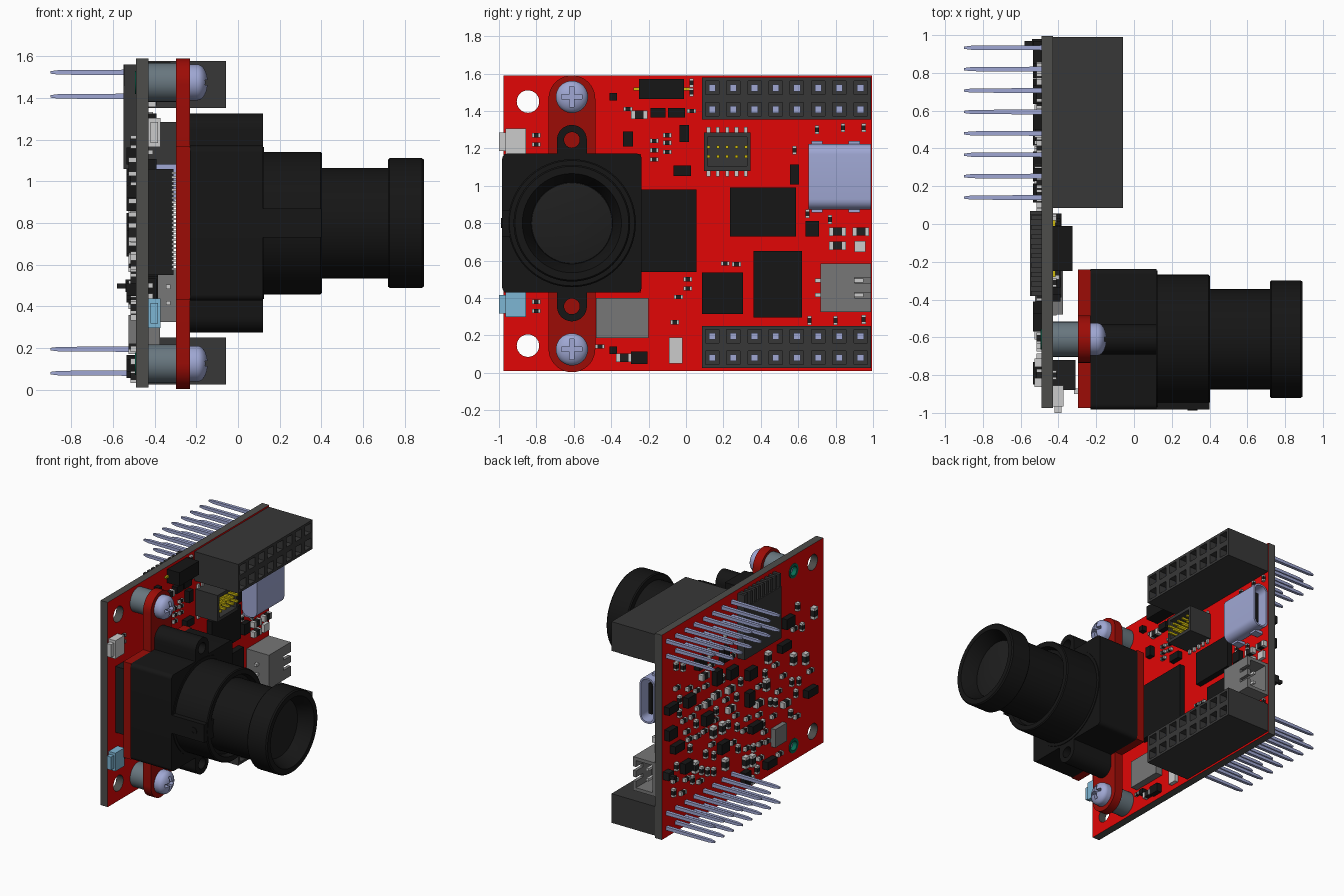
import bpy, bmesh, math, random
from mathutils import Vector

if "Cube" in bpy.data.objects:
    bpy.data.objects.remove(bpy.data.objects["Cube"])

random.seed(4)
PI = math.pi
CY, CZ = -0.61, 0.80            # optical axis
SCREWS = (0.125, 1.475)         # z of camera screws


def mat(name, r, g, b):
    m = bpy.data.materials.new(name)
    m.diffuse_color = [(c / 255) ** 2.2 for c in (r, g, b)] + [1]
    m.use_nodes = True
    m.node_tree.nodes["Principled BSDF"].inputs["Base Color"].default_value = m.diffuse_color
    return m


RED, DKRED = mat("red_mask", 225, 14, 14), mat("dark_red", 155, 20, 15)
CORE, BLACK = mat("board_edge", 78, 78, 76), mat("black", 28, 28, 28)
PLASTIC, CHIP = mat("header_plastic", 58, 58, 58), mat("chip", 36, 36, 36)
STEEL, SPACER = mat("steel", 158, 166, 210), mat("spacer", 104, 118, 126)
GREY, WHITE = mat("grey", 118, 118, 118), mat("white", 200, 200, 196)
GOLD, BLUE = mat("gold", 205, 185, 20), mat("blue", 125, 180, 210)
GREEN, BROWN = mat("green", 15, 110, 85), mat("brown", 95, 65, 50)


def finish(name, bm, m, smooth=True):
    me = bpy.data.meshes.new(name)
    bmesh.ops.recalc_face_normals(bm, faces=bm.faces[:])
    bm.to_mesh(me)
    bm.free()
    me.materials.append(m)
    if smooth:
        me.shade_smooth()
        me.set_sharp_from_angle(angle=0.55)
    ob = bpy.data.objects.new(name, me)
    bpy.context.collection.objects.link(ob)
    return ob


def boxes(name, specs, m):
    """One object from many boxes (y0, y1, z0, z1, x0, x1)."""
    bm = bmesh.new()
    for y0, y1, z0, z1, x0, x1 in specs:
        vs = bmesh.ops.create_cube(bm, size=1)["verts"]
        for v in vs:
            v.co = Vector(((x0 + x1) / 2 + v.co.x * (x1 - x0), (y0 + y1) / 2 + v.co.y * (y1 - y0),
                           (z0 + z1) / 2 + v.co.z * (z1 - z0)))
    return finish(name, bm, m, False)


def arc(cu, cv, r, a0, a1, n):
    return [(cu + r * math.cos(a0 + (a1 - a0) * i / n), cv + r * math.sin(a0 + (a1 - a0) * i / n))
            for i in range(n + 1)]


def circle(cu, cv, r, n=32):
    return arc(cu, cv, r, 0, 2 * PI, n)[:-1]


def rect(u0, u1, v0, v1, r=0.0):
    if not r:
        return [(u0, v0), (u1, v0), (u1, v1), (u0, v1)]
    return (arc(u1 - r, v1 - r, r, 0, PI / 2, 6) + arc(u0 + r, v1 - r, r, PI / 2, PI, 6)
            + arc(u0 + r, v0 + r, r, PI, 1.5 * PI, 6) + arc(u1 - r, v0 + r, r, 1.5 * PI, 2 * PI, 6))


def plate(name, loops, a, b, m, axis="X"):
    """Extrude an outline with holes: (y, z) along X, or (z, x) along Y."""
    cu = bpy.data.curves.new(name, "CURVE")
    cu.dimensions, cu.fill_mode, cu.extrude = "2D", "BOTH", (b - a) / 2
    for loop in loops:
        s = cu.splines.new("POLY")
        s.points.add(len(loop) - 1)
        for p, (u, v) in zip(s.points, loop):
            p.co = (u, v, 0, 1)
        s.use_cyclic_u = True
    tmp = bpy.data.objects.new("tmp", cu)
    bpy.context.collection.objects.link(tmp)
    me = bpy.data.meshes.new_from_object(tmp.evaluated_get(bpy.context.evaluated_depsgraph_get()))
    bm = bmesh.new()
    bm.from_mesh(me)
    bpy.data.objects.remove(tmp)
    bpy.data.meshes.remove(me)
    bmesh.ops.remove_doubles(bm, verts=bm.verts[:], dist=1e-5)
    for v in bm.verts:
        u, w, d = v.co
        d += (a + b) / 2
        v.co = (d, u, w) if axis == "X" else (w, d, u)
    return finish(name, bm, m)


def lathe(name, prof, m, cy=CY, cz=CZ, n=64):
    """Spin an (x, radius) profile about an axis parallel to x."""
    bm = bmesh.new()
    rings = [[bm.verts.new((x, cy + r * math.cos(2 * PI * i / n), cz + r * math.sin(2 * PI * i / n)))
              for i in range(n)] for x, r in prof]
    for p, q in zip(rings, rings[1:]):
        for i in range(n):
            bm.faces.new((p[i], p[(i + 1) % n], q[(i + 1) % n], q[i]))
    bm.faces.new(rings[0])
    bm.faces.new(rings[-1])
    return finish(name, bm, m)


# main board: grey edges, red faces
holes = [circle(-0.845, 1.45, 0.06), circle(-0.845, 0.145, 0.06)] + [circle(CY, z, 0.055) for z in SCREWS]
board = plate("main_board", [rect(-0.975, 0.995, 0.01, 1.59)] + holes, -0.49, -0.43, CORE)
board.data.materials.append(RED)
for f in board.data.polygons:
    f.material_index = int(abs(f.normal.x) > 0.9)

# camera board with rounded screw tabs
outline = (arc(CY, 1.465, 0.125, 0, PI, 20) + [(-0.735, 1.17), (-0.975, 1.17), (-0.975, 0.43), (-0.735, 0.43)]
           + arc(CY, 0.128, 0.125, PI, 2 * PI, 20) + [(-0.485, 0.43), (-0.24, 0.43), (-0.24, 1.17), (-0.485, 1.17)])
plate("camera_board", [outline] + [circle(CY, z, 0.04) for z in SCREWS], -0.297, -0.23, DKRED)

# spacers, screws with cross slots, back rings
for z in SCREWS:
    plate("spacer", [circle(CY, z, 0.093), circle(CY, z, 0.045)], -0.43, -0.297, SPACER)
    plate("back_ring", [circle(CY, z, 0.055), circle(CY, z, 0.036)], -0.495, -0.44, GREEN)
    dome = [(-0.145 - 0.05 * (1 - math.cos(t)), 0.086 * math.sin(t)) for t in
            [PI / 2 * k / 8 for k in range(8, 0, -1)]]
    screw = lathe("screw", [(-0.46, 0.036), (-0.23, 0.036), (-0.23, 0.086)] + dome, STEEL, CY, z, 40)
    for hy, hz in ((0.055, 0.012), (0.012, 0.055)):
        cut = boxes("slot_cutter", [(CY - hy, CY + hy, z - hz, z + hz, -0.185, -0.1)], STEEL)
        cut.hide_render = True
        cut.hide_set(True)
        mod = screw.modifiers.new("slot", "BOOLEAN")
        mod.operation, mod.object, mod.solver = "DIFFERENCE", cut, "EXACT"

# lens holder: base, ears, collar, lens barrel
plate("holder_base", [rect(-0.983, -0.237, 0.428, 1.172, 0.03)], -0.23, 0.12, BLACK)
for s in (1, -1):
    ear = [(u, CZ + s * (v - CZ)) for u, v in [(-0.69, 1.15)] + arc(CY, 1.245, 0.08, PI, 0, 20) + [(-0.53, 1.15)]]
    plate("holder_ear", [ear, circle(CY, CZ + s * 0.445, 0.042)], -0.23, 0.12, BLACK)
lathe("holder_collar", [(0.10, 0.365), (0.125, 0.365), (0.125, 0.342), (0.395, 0.342), (0.402, 0.335),
                        (0.402, 0.30), (0.36, 0.29), (0.36, 0.2)], BLACK)
boxes("collar_block", [(-0.983, -0.80, 0.73, 0.87, 0.11, 0.40)], BLACK)
plate("set_screw", [circle(0.80, 0.31, 0.027), circle(0.80, 0.31, 0.015, 6)], -0.988, -0.96, BLACK, "Y")
lathe("lens_barrel", [(0.35, 0.265), (0.72, 0.265), (0.72, 0.305), (0.728, 0.312), (0.882, 0.312), (0.892, 0.304),
                      (0.892, 0.265), (0.80, 0.222), (0.78, 0.218)], BLACK)
lathe("lens_glass", [(0.77, 0.22), (0.785, 0.215), (0.80, 0.15), (0.806, 0.06)], CHIP)

# 2x8 stacking headers with long pins
PITCH = 0.1133
for z0 in (0.025, 1.353):
    spots = [(0.14 + PITCH * i, z0 + 0.055 + 0.115 * j) for i in range(8) for j in range(2)]
    body = rect(0.085, 0.99, z0, z0 + 0.225)
    plate("header_socket", [body] + [rect(y - .036, y + .036, z - .036, z + .036) for y, z in spots],
          -0.40, -0.057, PLASTIC)
    plate("header_floor", [body], -0.43, -0.40, PLASTIC)
    bm = bmesh.new()
    for y, z in spots:
        rings = [[bm.verts.new((x, y + r * a, z + r * b)) for a, b in ((-1, -1), (1, -1), (1, 1), (-1, 1))]
                 for x, r in ((-0.9, 0.006), (-0.86, 0.011), (-0.5, 0.013), (-0.41, 0.018), (-0.10, 0.018))]
        for p, q in zip(rings, rings[1:]):
            for i in range(4):
                bm.faces.new((p[i], p[(i + 1) % 4], q[(i + 1) % 4], q[i]))
        bm.faces.new(rings[0])
        bm.faces.new(rings[-1])
    finish("header_pins", bm, STEEL, False)

# usb port opening towards +y
shell = rect(0.873, 1.223, -0.425, -0.297, 0.055)
plate("usb_shell", [shell, rect(0.886, 1.21, -0.412, -0.31, 0.045)], 0.66, 0.99, STEEL, "Y")
plate("usb_back", [shell], 0.655, 0.74, STEEL, "Y")
boxes("usb_tongue", [(0.74, 0.95, 0.93, 1.166, -0.375, -0.347)], BLACK)
boxes("usb_legs", [(y, y + 0.06, z, z + 0.022, -0.49, -0.36) for y in (0.67, 0.87) for z in (0.858, 1.216)], STEEL)

# two-pin battery socket
boxes("battery_socket", [(0.72, 0.80, 0.325, 0.585, -0.43, -0.24), (0.80, 0.988, 0.325, 0.585, -0.43, -0.405),
                         (0.80, 0.988, 0.325, 0.35, -0.405, -0.24), (0.80, 0.988, 0.56, 0.585, -0.405, -0.24),
                         (0.80, 0.90, 0.35, 0.56, -0.265, -0.24), (0.90, 0.988, 0.35, 0.40, -0.265, -0.24),
                         (0.90, 0.988, 0.51, 0.56, -0.265, -0.24), (0.90, 0.988, 0.43, 0.48, -0.265, -0.24)], GREY)
boxes("battery_pins", [(0.69, 0.95, z - 0.01, z + 0.01, -0.345, -0.325) for z in (0.416, 0.494)], WHITE)

# debug header: shroud and gold pins
plate("debug_shroud", [rect(0.095, 0.345, 1.08, 1.285), rect(0.115, 0.325, 1.105, 1.26)], -0.43, -0.24, PLASTIC)
boxes("debug_floor", [(0.10, 0.34, 1.085, 1.28, -0.43, -0.38)], PLASTIC)
boxes("debug_pins", [(y - .008, y + .008, z - .008, z + .008, -0.40, -0.225)
                     for y in (0.12, 0.17, 0.22, 0.27, 0.32) for z in (1.157, 1.207)], GOLD)
boxes("debug_feet", [(y - .01, y + .01, z, z + 0.03, -0.43, -0.415)
                     for y in (0.12, 0.17, 0.22, 0.27, 0.32) for z in (1.05, 1.285)], WHITE)

# large parts on the front face (y0, y1, z0, z1, x0, x1)
F, B = -0.43, -0.49
boxes("main_chips", [(-0.39, 0.055, 0.54, 0.98, F, -0.385), (0.235, 0.588, 0.73, 0.99, F, -0.385),
                     (0.36, 0.62, 0.295, 0.65, F, -0.385), (0.085, 0.305, 0.315, 0.535, F, -0.39),
                     (-0.25, -0.01, 1.465, 1.57, F, -0.325)], BLACK)
boxes("ir_led_leads", [(-0.28, 0.02, 1.51, 1.525, F, -0.415)], GOLD)
boxes("board_connector", [(-0.88, -0.72, 0.55, 1.06, F, -0.31)], CHIP)
boxes("connector_leads", [(-0.90, -0.87, 0.575 + 0.02 * i, 0.585 + 0.02 * i, -0.318, -0.297)
                          for i in range(24)], WHITE)
boxes("metal_shield", [(-0.48, -0.20, 0.185, 0.40, F, -0.375)], GREY)
boxes("crystal", [(-0.09, -0.02, 0.05, 0.19, F, -0.40), (0.90, 0.96, 0.645, 0.705, F, -0.405)], WHITE)
for nm, z, m in (("reset_button", 1.165, WHITE), ("boot_button", 0.297, BLUE)):
    boxes(nm, [(-0.965, -0.855, z, z + 0.14, F, -0.372), (-1.0, -0.965, z + 0.02, z + 0.12, F + 0.01, -0.385)], m)

# small parts: each is a body with two terminals
bodies, ends, blacks = [], [], []


def passive(y, z, l, w, upright, x0, h):
    a, b = (w, l) if upright else (l, w)
    d0, d1 = sorted((x0, x0 + h))
    bodies.append((y - a, y + a, z - b, z + b, d0, d1))
    for s in (-1, 1):
        ey, ez = (y, z + s * b) if upright else (y + s * a, z)
        ta, tb = (a * 1.03, b * 0.3) if upright else (a * 0.3, b * 1.03)
        ends.append((ey - ta, ey + ta, ez - tb, ez + tb, d0 - 0.001, d1 + 0.001))


for y, z in ((-0.17, 1.24), (-0.17, 1.19), (-0.17, 1.14), (-0.1, 1.27), (-0.1, 1.23), (-0.1, 1.18), (0.58, 1.19),
             (0.7, 1.3), (0.84, 1.31), (0.95, 1.31), (0.66, 0.28), (0.8, 0.28), (0.95, 0.285), (-0.04, 0.405),
             (0.01, 0.5), (0.01, 0.45), (0.21, 0.585), (0.27, 0.58), (0.03, 1.55), (0.03, 1.5), (0.03, 1.4),
             (-0.8, 1.27), (-0.8, 1.22), (-0.8, 0.38), (-0.8, 0.33), (0.65, 0.85), (0.77, 0.82), (-0.31, 1.41),
             (-0.46, 0.14), (-0.06, 0.27)):
    passive(y, z, 0.018, 0.011, z > 1.45 or 0.5 < y, F, 0.02)
for y, z in ((0.81, 0.755), (0.81, 0.68), (0.935, 0.755), (-0.25, 1.38), (-0.33, 0.08)):
    passive(y, z, 0.034, 0.022, False, F, 0.035)
for y, z, a, b in ((-0.15, 1.39, .04, .026), (-0.05, 1.39, .045, .026), (-0.31, 1.25, .026, .04),
                   (-0.01, 1.28, .026, .045), (-0.02, 1.08, .048, .028), (0.58, 1.06, .024, .054),
                   (0.675, 0.77, .036, .042), (-0.25, 0.08, .043, .033), (-0.39, 0.12, .02, .02),
                   (-0.39, 1.475, .02, .02)):
    blacks.append((y - a, y + a, z - b, z + b, F, F + 0.04))

# back face: card socket, chips and scattered passives
boxes("card_socket", [(-0.38, 0.07, 1.06, 1.46, -0.55, B)]
      + [(-0.38 + 0.05 * i, -0.355 + 0.05 * i, 1.46, 1.56, -0.545, B) for i in range(9)]
      + [(0.05, 0.07, 1.46, 1.56, -0.55, B)], PLASTIC)
boxes("back_shield", [(-0.48, -0.34, 0.22, 0.36, -0.525, B)], GREY)
boxes("edge_part", [(0.92, 0.98, 0.47, 0.53, -0.54, B), (0.94, 0.97, 0.485, 0.51, -0.58, -0.54)], CHIP)
taken = [(-0.42, 0.09, 1.04, 1.58), (0.06, 1, 0, 0.26), (0.06, 1, 1.34, 1.6), (-1, -0.5, 1.3, 1.6),
         (-1, -0.5, 0, 0.3), (-0.5, -0.32, 0.2, 0.38), (0.9, 1, 0.45, 0.55)]
for k in range(900):
    big = k < 40
    a, b = random.choice(((.05, .04), (.035, .055), (.06, .03))) if big else \
        random.choice(((.034, .022), (.024, .014), (.024, .014)))
    up = random.random() < 0.5 and not big
    ha, hb = (b, a) if up else (a, b)
    y, z = random.triangular(-0.93, 0.96, 0.5), random.uniform(0.06, 1.5)
    r = (y - ha - .014, y + ha + .014, z - hb - .014, z + hb + .014)
    if r[1] > 0.99 or r[0] < -0.97 or any(r[0] < t[1] and r[1] > t[0] and r[2] < t[3] and r[3] > t[2] for t in taken):
        continue
    taken.append(r)
    if big:
        blacks.append((y - a, y + a, z - b, z + b, B - 0.045, B))
    else:
        passive(y, z, a, b, up, B, -0.035 if a > .03 else -0.025)
    if len(taken) > 190:
        break
boxes("small_chips", blacks, BLACK)
boxes("passive_bodies", bodies, BROWN).data.materials[0] = CHIP
boxes("passive_terminals", ends, WHITE)
